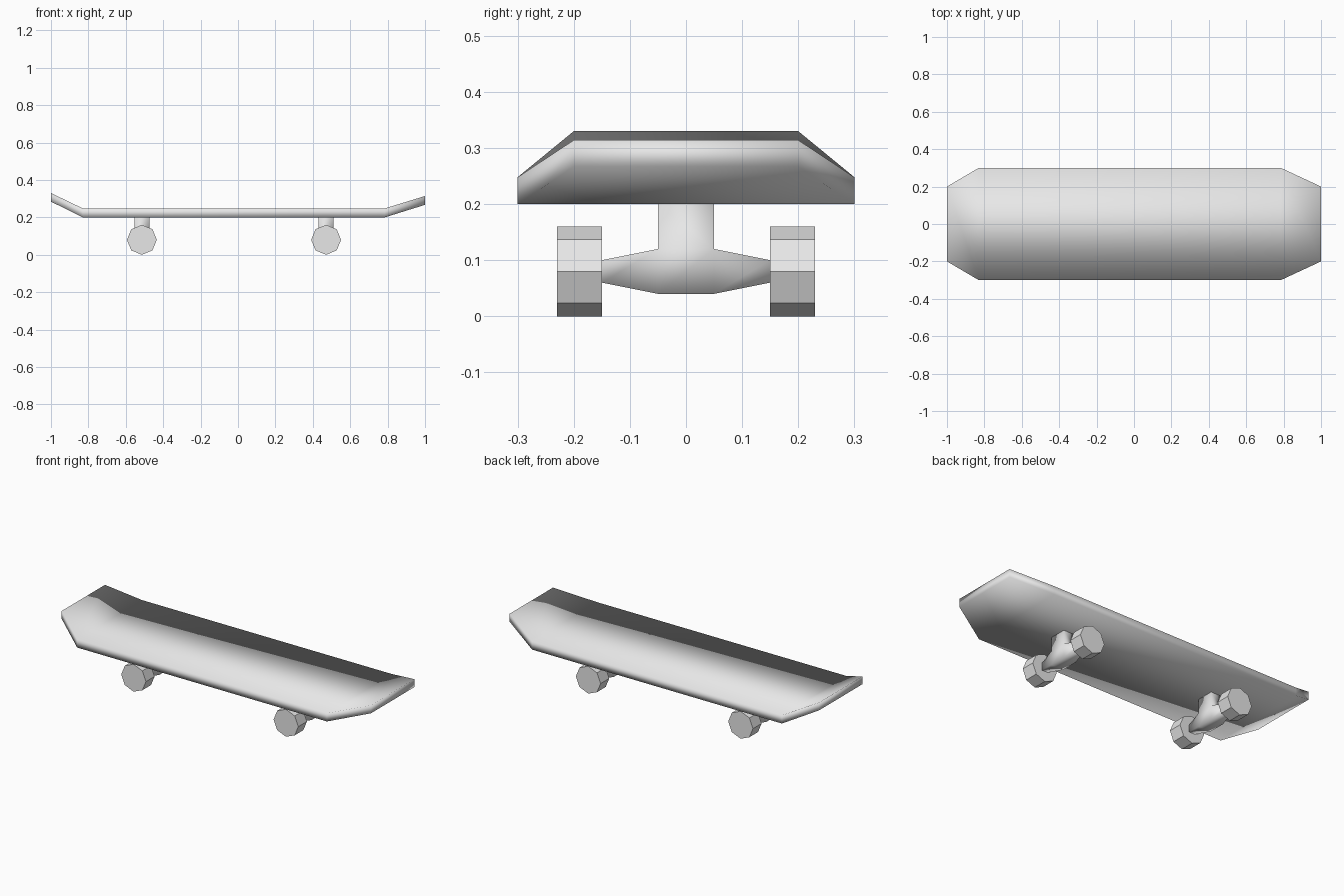
import bpy
import bmesh
import math
from mathutils import Matrix

cube = bpy.data.objects.get("Cube")
if cube:
    bpy.data.objects.remove(cube, do_unlink=True)

grey = bpy.data.materials.new("light grey")
grey.use_nodes = True
grey.diffuse_color = (0.8, 0.8, 0.8, 1)
grey.node_tree.nodes["Principled BSDF"].inputs["Base Color"].default_value = (0.8, 0.8, 0.8, 1)


def finish(bm, name, smooth):
    """Turn a bmesh into a named object with the shared material."""
    bmesh.ops.recalc_face_normals(bm, faces=bm.faces)
    for face in bm.faces:
        face.smooth = smooth
    mesh = bpy.data.meshes.new(name)
    bm.to_mesh(mesh)
    bm.free()
    mesh.materials.append(grey)
    obj = bpy.data.objects.new(name, mesh)
    bpy.context.collection.objects.link(obj)
    return obj


def loft(bm, rings):
    """Skin four-cornered rings into a closed solid; returns the vertex rings."""
    rings = [[bm.verts.new(co) for co in ring] for ring in rings]
    for a, b in zip(rings, rings[1:]):
        for i in range(4):
            j = (i + 1) % 4
            bm.faces.new((a[i], a[j], b[j], b[i]))
    bm.faces.new(rings[0])
    bm.faces.new(rings[-1])


# Deck: flat board with a raised, tapered nose and tail
def make_deck():
    stations = [  # x, half width, bottom, top
        (-1.0, 0.2, 0.284, 0.33),
        (-0.83, 0.3, 0.2, 0.248),
        (0.785, 0.3, 0.2, 0.248),
        (1.0, 0.2, 0.267, 0.314),
    ]
    bm = bmesh.new()
    loft(bm, [[(x, -w, lo), (x, w, lo), (x, w, hi), (x, -w, hi)]
              for x, w, lo, hi in stations])
    finish(bm, "deck", True)


# Truck: axle hanger tapering towards the wheels, with a post up to the deck
def make_truck(name, x):
    bm = bmesh.new()
    rings = []
    for y, h in ((-0.15, 0.02), (-0.05, 0.04), (0.05, 0.04), (0.15, 0.02)):
        rings.append([(x + sx * h, y, 0.08 + sz * h)
                      for sx, sz in ((-1, -1), (1, -1), (1, 1), (-1, 1))])
    loft(bm, rings)
    bm.normal_update()
    top = max(bm.faces, key=lambda f: f.calc_center_median().z
              - abs(f.calc_center_median().y))
    post = bmesh.ops.extrude_face_region(bm, geom=[top])
    bmesh.ops.delete(bm, geom=[top], context='FACES_ONLY')
    for v in post["geom"]:
        if isinstance(v, bmesh.types.BMVert):
            v.co.z = 0.2
    finish(bm, name, True)


# Wheel: flat-sided octagonal cylinder lying along y
def make_wheel(name, x, y):
    bm = bmesh.new()
    place = Matrix.Translation((x, y, 0.08)) @ Matrix.Rotation(math.pi / 2, 4, 'X')
    bmesh.ops.create_cone(bm, cap_ends=True, segments=8, radius1=0.08,
                          radius2=0.08, depth=0.08, matrix=place)
    finish(bm, name, False)


make_deck()
for end, x in (("right", -0.514), ("left", 0.471)):
    make_truck(f"{end}_truck", x)
    for side, y in (("front", -0.19), ("back", 0.19)):
        make_wheel(f"{end}_{side}_wheel", x, y)
